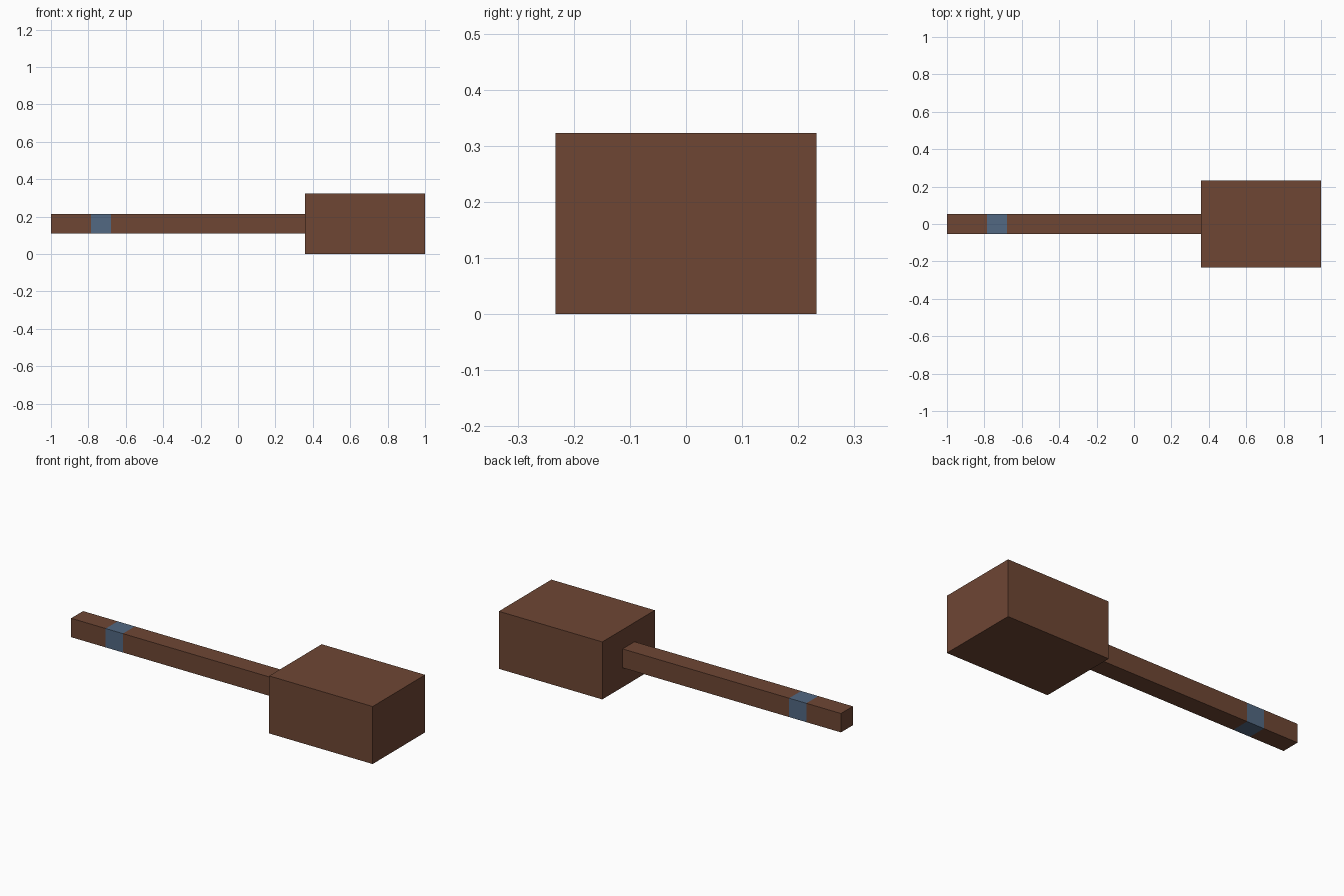
import bpy
import bmesh

old = bpy.data.objects.get("Cube")
if old:
    bpy.data.objects.remove(old, do_unlink=True)


def make_material(name, rgb):
    mat = bpy.data.materials.new(name)
    mat.use_nodes = True
    mat.diffuse_color = (*rgb, 1)
    mat.node_tree.nodes["Principled BSDF"].inputs["Base Color"].default_value = (*rgb, 1)
    return mat


def make_box(name, low, high, materials, cuts=(), rule=None):
    """Box between two corners, cut across x; rule picks a material per face."""
    bm = bmesh.new()
    bmesh.ops.create_cube(bm, size=1)
    for v in bm.verts:
        v.co = [lo + (c + 0.5) * (hi - lo) for lo, hi, c in zip(low, high, v.co)]
    for x in cuts:
        bmesh.ops.bisect_plane(bm, geom=bm.verts[:] + bm.edges[:] + bm.faces[:],
                               plane_co=(x, 0, 0), plane_no=(1, 0, 0))
    if rule:
        for f in bm.faces:
            f.material_index = rule(f.calc_center_median())
    mesh = bpy.data.meshes.new(name)
    bm.to_mesh(mesh)
    bm.free()
    for mat in materials:
        mesh.materials.append(mat)
    obj = bpy.data.objects.new(name, mesh)
    bpy.context.collection.objects.link(obj)
    return obj


wood = make_material("brown wood", (0.156, 0.061, 0.034))
blue = make_material("blue band", (0.084, 0.138, 0.223))

# Mallet head
make_box("mallet_head", (0.357, -0.233, 0), (1, 0.233, 0.323), [wood])

# Handle with a painted band near its end
BAND = (-0.785, -0.678)
make_box("handle", (-1, -0.053, 0.109), (0.357, 0.053, 0.215), [wood, blue], BAND,
         lambda c: int(BAND[0] < c.x < BAND[1]))
